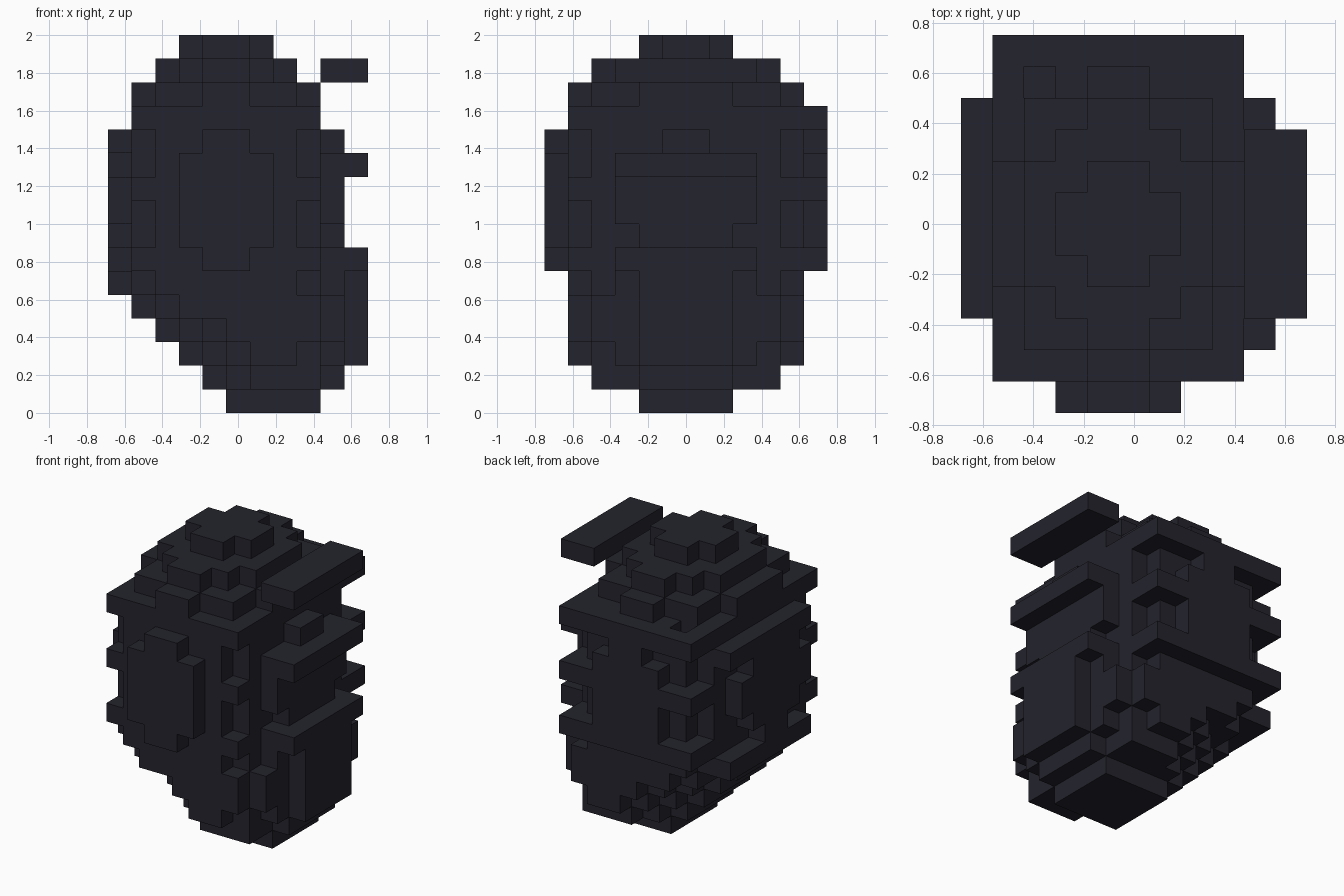
import bpy, bmesh
from itertools import product

if "Cube" in bpy.data.objects:
    bpy.data.objects.remove(bpy.data.objects["Cube"], do_unlink=True)

S = 0.125                       # block size
NX, NY = 11, 12                 # grid footprint

mat = bpy.data.materials.new("charcoal")
mat.use_nodes = True
COL = (0.017, 0.017, 0.026, 1)
mat.diffuse_color = COL
mat.node_tree.nodes["Principled BSDF"].inputs["Base Color"].default_value = COL


def block(x, y, z):
    """Cells in inclusive ranges."""
    return set(product(range(x[0], x[1] + 1), range(y[0], y[1] + 1), range(z[0], z[1] + 1)))


# Body layers, front/back symmetric: x span of each row from the outside in
# (rows 1/10, 2/9, 3/8, 4/7, 5/6); None leaves the row empty
N = None
MID = ((2, 7), (1, 8), (1, 8), (1, 8), (1, 8))
LAYERS = {
    0: (N, N, N, (5, 8), (5, 8)),
    1: (N, (6, 8), (5, 8), (4, 9), (4, 9)),
    2: ((6, 7), (5, 8), (4, 9), (3, 10), (3, 10)),
    3: ((5, 8), (4, 9), (3, 9), (2, 10), (2, 10)),
    4: ((3, 8), (2, 9), (2, 9), (1, 10), (1, 10)),
    5: ((2, 7), (1, 8), (1, 9), (1, 10), (1, 10)),
    7: MID, 8: MID, 10: MID, 11: MID,
    13: ((4, 5), (2, 7), (2, 7), (1, 8), (1, 8)),
    14: (N, (4, 5), (3, 6), (2, 7), (2, 7)),
    15: (N, N, N, (4, 5), (3, 6)),
}
body = set()
for k, rows in LAYERS.items():
    for r, span in enumerate(rows, 1):
        if span:
            for j in (r, 11 - r):
                body |= block(span, (j, j), (k, k))

parts = {"body": body}

# Full-width plates, reaching one block further at the back
for name, k in (("lower_plate", 6), ("middle_plate", 9), ("upper_plate", 12)):
    parts[name] = block((1, 8), (1, 11), (k, k))
parts["upper_plate"].discard((2, 10, 12))

# Ledges on the left side, the top one floating
for name, k in (("left_ledge_low", 6), ("left_ledge_mid", 10), ("left_ledge_top", 14)):
    parts[name] = block((9, 10), (3, 8), (k, k))

# Ledges on the right side
for name, k in (("right_ledge_low", 5), ("right_ledge_top", 11)):
    parts[name] = block((0, 0), (3, 9), (k, k))

# Bulges on the front and back
for name, j in (("front_bulge", 0), ("back_bulge", 11)):
    parts[name] = block((4, 5), (j, j), (6, 11)) | block((3, 6), (j, j), (7, 10))

# Rounded bulges on the left and right
for name, i in (("left_bulge", 9), ("right_bulge", 0)):
    parts[name] = (block((i, i), (5, 6), (6, 11)) | block((i, i), (4, 7), (7, 10))
                   | block((i, i), (3, 8), (8, 9)))

solid = set().union(*parts.values())

# Corners of a cell face for each direction, counter-clockwise from outside
FACES = {
    (1, 0, 0): ((1, 0, 0), (1, 1, 0), (1, 1, 1), (1, 0, 1)),
    (-1, 0, 0): ((0, 0, 0), (0, 0, 1), (0, 1, 1), (0, 1, 0)),
    (0, 1, 0): ((0, 1, 0), (0, 1, 1), (1, 1, 1), (1, 1, 0)),
    (0, -1, 0): ((0, 0, 0), (1, 0, 0), (1, 0, 1), (0, 0, 1)),
    (0, 0, 1): ((0, 0, 1), (1, 0, 1), (1, 1, 1), (0, 1, 1)),
    (0, 0, -1): ((0, 0, 0), (0, 1, 0), (1, 1, 0), (1, 0, 0)),
}


def build(name, cells):
    """Mesh of the exposed faces of a set of cells."""
    bm = bmesh.new()
    verts = {}

    def vert(p):
        if p not in verts:
            verts[p] = bm.verts.new(((p[0] - NX / 2) * S, (p[1] - NY / 2) * S, p[2] * S))
        return verts[p]

    for c in sorted(cells):
        for d, corners in FACES.items():
            if tuple(a + b for a, b in zip(c, d)) not in solid:
                bm.faces.new([vert(tuple(a + b for a, b in zip(c, q))) for q in corners])
    bmesh.ops.dissolve_limit(bm, angle_limit=0.01, verts=bm.verts[:], edges=bm.edges[:])
    me = bpy.data.meshes.new(name)
    bm.to_mesh(me)
    bm.free()
    me.materials.append(mat)
    bpy.context.collection.objects.link(bpy.data.objects.new(name, me))


used = set()
for name, cells in parts.items():
    build(name, cells - used)
    used |= cells
